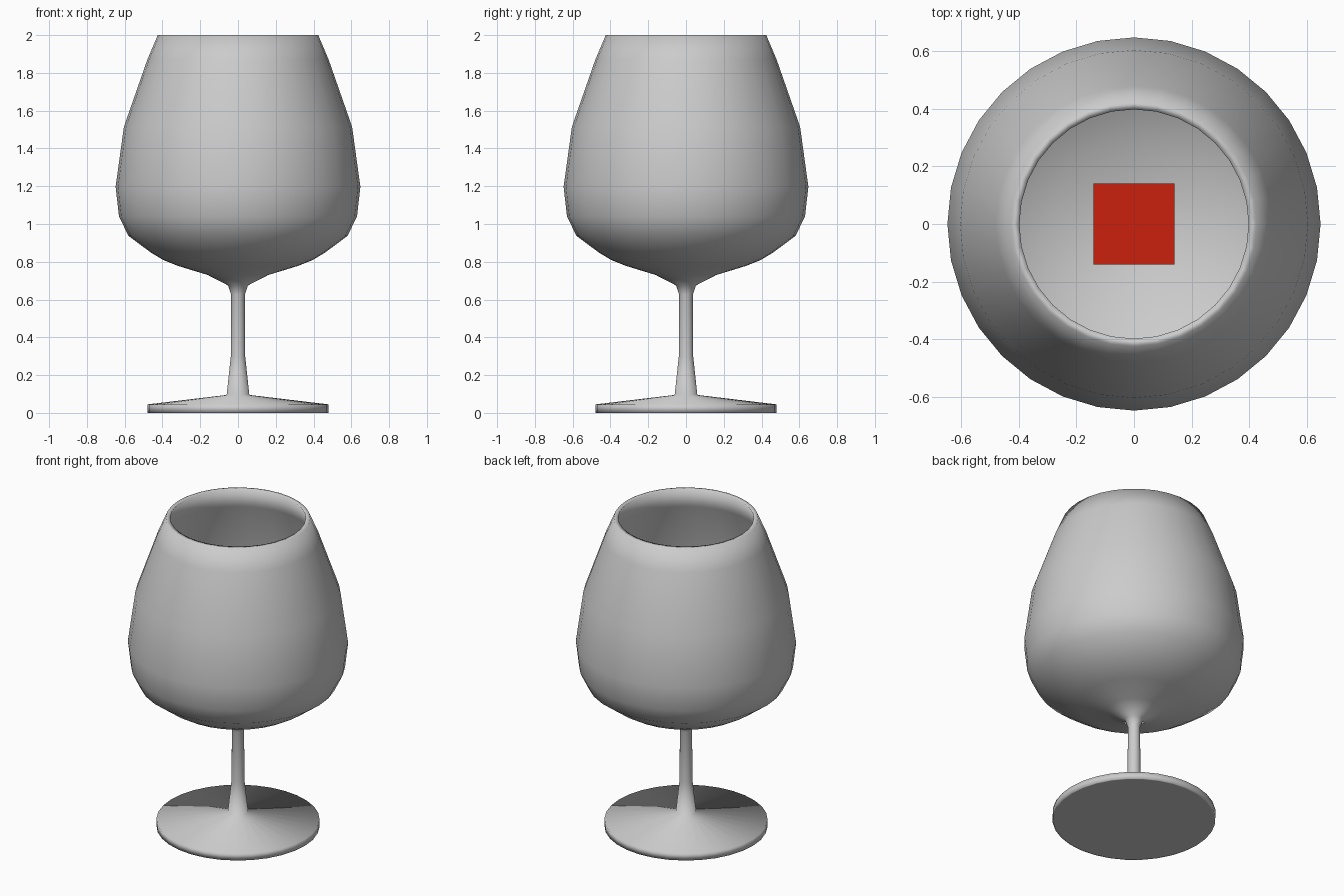
import bpy, bmesh
from math import tau
from mathutils import Matrix

if "Cube" in bpy.data.objects:
    bpy.data.objects.remove(bpy.data.objects["Cube"])

SIDES = 32


def lathe(name, profile):
    """Spin an (r, z) profile, starting and ending on the axis, around z."""
    bm = bmesh.new()
    verts = [bm.verts.new((r, 0, z)) for r, z in profile]
    edges = [bm.edges.new(pair) for pair in zip(verts, verts[1:])]
    bmesh.ops.spin(bm, geom=verts + edges, cent=(0, 0, 0), axis=(0, 0, 1),
                   angle=tau, steps=SIDES, use_duplicate=False)
    bmesh.ops.remove_doubles(bm, verts=bm.verts, dist=0.0005)
    bmesh.ops.recalc_face_normals(bm, faces=bm.faces)
    return finish(name, bm, True)


def finish(name, bm, smooth):
    mesh = bpy.data.meshes.new(name)
    for f in bm.faces:
        f.smooth = smooth
    bm.to_mesh(mesh)
    bm.free()
    obj = bpy.data.objects.new(name, mesh)
    bpy.context.collection.objects.link(obj)
    return obj


# Foot, stem and outer bowl
outer = [(0, 0), (0.47, 0), (0.48, 0), (0.48, 0.045), (0.06, 0.095),
         (0.038, 0.30), (0.036, 0.625), (0.053, 0.675), (0.16, 0.73),
         (0.317, 0.778), (0.397, 0.81), (0.46, 0.848), (0.58, 0.937),
         (0.63, 1.04), (0.648, 1.197), (0.604, 1.515), (0.48, 1.87),
         (0.425, 2.0)]
# Hollow inside of the bowl, from the lip down to the floor
inner = [(0.398, 2.0), (0.45, 1.865), (0.565, 1.51), (0.606, 1.2),
         (0.59, 1.06), (0.545, 0.97), (0.43, 0.885), (0.30, 0.825),
         (0.15, 0.778), (0, 0.76)]
lathe("goblet", outer + inner)

# Red cube lying in the bowl
bm = bmesh.new()
bmesh.ops.create_cube(bm, size=0.28, matrix=Matrix.Translation((0, 0, 0.945)))
cube = finish("red_cube", bm, False)
red = bpy.data.materials.new("red")
red.diffuse_color = (0.6, 0.015, 0.004, 1)
red.use_nodes = True
red.node_tree.nodes["Principled BSDF"].inputs["Base Color"].default_value = red.diffuse_color
cube.data.materials.append(red)
